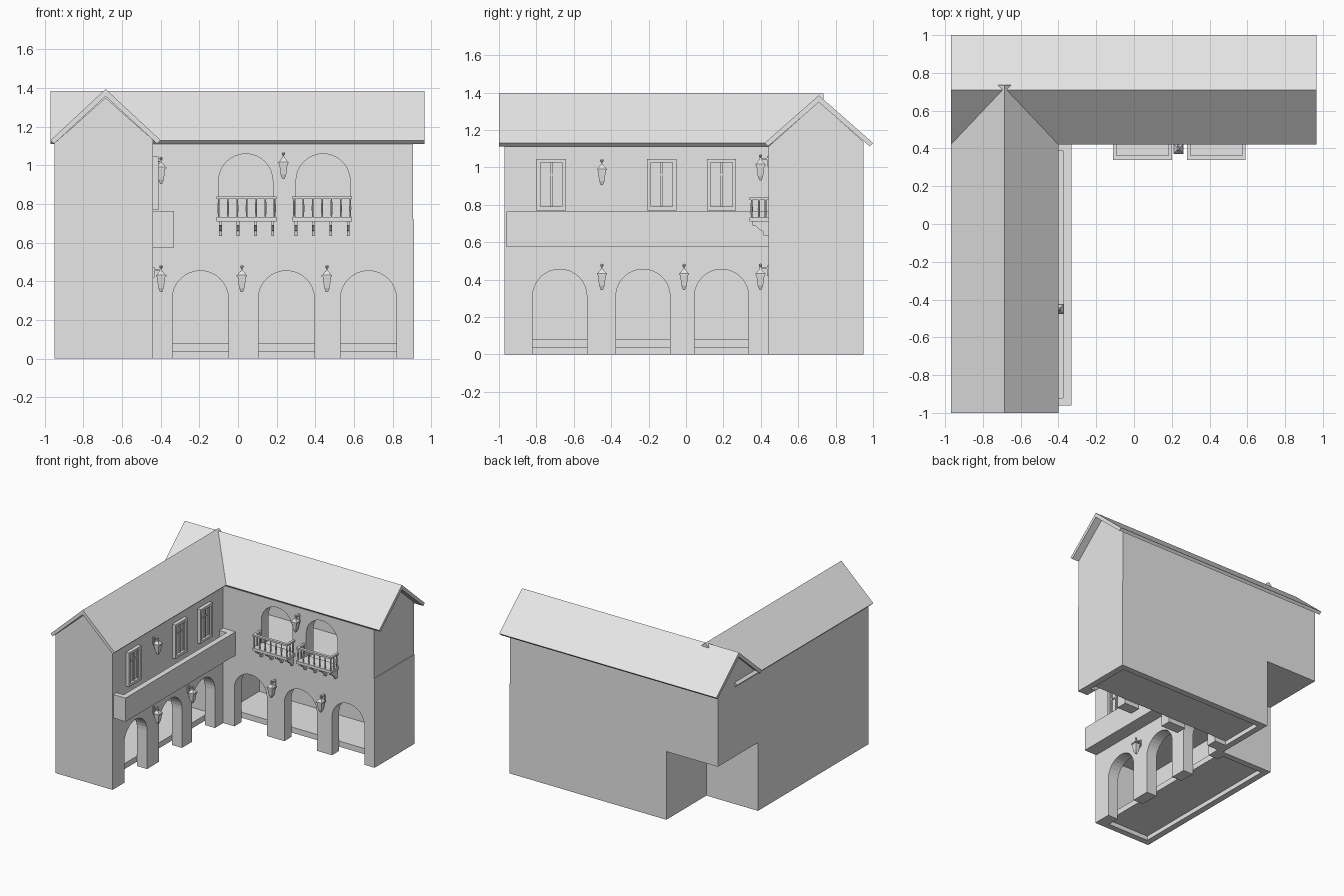
import bpy, bmesh, math
from mathutils import Matrix, Vector

cube = bpy.data.objects.get("Cube")
if cube:
    bpy.data.objects.remove(cube, do_unlink=True)

plaster = bpy.data.materials.new("pale_grey")
plaster.use_nodes = True
plaster.diffuse_color = (0.8, 0.8, 0.8, 1)
plaster.node_tree.nodes["Principled BSDF"].inputs["Base Color"].default_value = (0.8, 0.8, 0.8, 1)


def finish(name, bm, matrix=None):
    bmesh.ops.recalc_face_normals(bm, faces=bm.faces)
    mesh = bpy.data.meshes.new(name)
    bm.to_mesh(mesh)
    bm.free()
    mesh.materials.append(plaster)
    ob = bpy.data.objects.new(name, mesh)
    bpy.context.scene.collection.objects.link(ob)
    if matrix:
        ob.matrix_world = matrix
    return ob


def add_box(bm, x, y, z):
    size = Vector((x[1] - x[0], y[1] - y[0], z[1] - z[0]))
    mid = Vector((sum(x), sum(y), sum(z))) / 2
    bmesh.ops.create_cube(bm, size=1, matrix=Matrix.Translation(mid) @ Matrix.Diagonal((*size, 1)))


def box(name, x, y, z):
    bm = bmesh.new()
    add_box(bm, x, y, z)
    return finish(name, bm)


def add_prism(bm, pts, axis, a, b):
    """Extrude an outline of (u, z) points along x or y from a to b."""
    place = (lambda u, z: (a, u, z)) if axis == "x" else (lambda u, z: (u, a, z))
    face = bm.faces.new([bm.verts.new(place(u, z)) for u, z in pts])
    out = bmesh.ops.extrude_face_region(bm, geom=[face])
    move = Vector((b - a, 0, 0)) if axis == "x" else Vector((0, b - a, 0))
    bmesh.ops.translate(bm, vec=move, verts=[v for v in out["geom"] if isinstance(v, bmesh.types.BMVert)])


def prism(name, pts, axis, a, b):
    bm = bmesh.new()
    add_prism(bm, pts, axis, a, b)
    return finish(name, bm)


def arcade(name, span, z, centers, radius, spring, axis, a, b):
    """Wall whose lower edge is notched by round arches."""
    pts = [(span[0], z[1]), (span[0], z[0])]
    for c in centers:
        pts.append((c - radius, z[0]))
        for i in range(17):
            t = math.pi * (1 - i / 16)
            pts.append((c + radius * math.cos(t), spring + radius * math.sin(t)))
        pts.append((c + radius, z[0]))
    pts += [(span[1], z[0]), (span[1], z[1])]
    return prism(name, pts, axis, a, b)


# Main range: ground floor
R = 0.145
TOP = 1.10
arcade("main_ground_arcade", (-0.49, 0.91), (0, 0.72), (-0.195, 0.25, 0.675), R, 0.31, "y", 0.44, 0.53)
box("main_ground_back_wall", (-0.49, 0.91), (0.90, 0.95), (0, 0.72))
box("main_ground_end_wall", (0.86, 0.91), (0.53, 0.90), (0, 0.72))
box("main_ground_inner_end_wall", (-0.49, -0.44), (0.53, 0.90), (0, 0.72))
box("main_ground_floor", (-0.44, 0.86), (0.53, 0.90), (0.035, 0.08))
box("main_upper_floor", (-0.44, 0.86), (0.53, 0.90), (0.58, 0.72))

# Main range: upper floor
arcade("main_upper_arcade", (-0.49, 0.905), (0.72, TOP), (0.04, 0.44), 0.14, 0.92, "y", 0.44, 0.53)
box("main_upper_back_wall", (-0.49, 0.905), (0.90, 0.95), (0.72, TOP))
box("main_upper_end_wall", (0.86, 0.905), (0.53, 0.90), (0.72, TOP))
box("main_ceiling", (-0.44, 0.86), (0.53, 0.90), (1.07, TOP))
box("overhanging_corner_room", (-0.95, -0.44), (0.44, 0.95), (0.55, TOP))

# Side wing
arcade("wing_ground_arcade", (-0.97, 0.44), (0, 0.55), (-0.675, -0.23, 0.19), R, 0.31, "x", -0.53, -0.44)
box("wing_ground_back_wall", (-0.95, -0.90), (-0.97, 0.44), (0, 0.55))
box("wing_ground_front_wall", (-0.90, -0.53), (-0.97, -0.92), (0, 0.55))
box("wing_ground_rear_wall", (-0.90, -0.53), (0.39, 0.44), (0, 0.55))
box("wing_ground_floor", (-0.90, -0.53), (-0.92, 0.39), (0.035, 0.08))
box("wing_upper_storey", (-0.95, -0.44), (-0.97, 0.44), (0.55, TOP))


# Gables and roofs
def gable(name, left, ridge, right, axis, a, b):
    slope = 0.89
    peak = 1.35
    pts = [(left, TOP), (left, peak - (ridge - left) * slope), (ridge, peak),
           (right, peak - (right - ridge) * slope), (right, TOP)]
    prism(name, pts, axis, a, b)


def roof(name, ridge, half, peak, axis, a, b):
    eave = 1.13
    inset = 0.018
    pts = [(ridge - half, eave), (ridge, peak), (ridge + half, eave),
           (ridge + half - inset, eave - inset), (ridge, peak - 0.037), (ridge - half + inset, eave - inset)]
    prism(name, pts, axis, a, b)


gable("main_gables", 0.44, 0.71, 0.95, "x", -0.95, 0.905)
gable("wing_gable", -0.95, -0.685, -0.44, "y", -0.97, 0.50)
roof("main_roof", 0.71, 0.29, 1.385, "x", -0.97, 0.965)
roof("wing_roof", -0.685, 0.285, 1.395, "y", -1.0, 0.735)

# Long walled balcony on the wing
box("gallery_floor", (-0.44, -0.33), (-0.96, 0.44), (0.575, 0.60))
box("gallery_parapet", (-0.375, -0.33), (-0.96, 0.44), (0.60, 0.765))
box("gallery_front_end", (-0.44, -0.375), (-0.96, -0.92), (0.60, 0.765))
box("gallery_rear_end", (-0.44, -0.375), (0.39, 0.44), (0.60, 0.765))


# Framed casement windows
def window(y):
    bm = bmesh.new()
    w, lo, hi, f = 0.078, 0.77, 1.045, 0.02
    x = (-0.445, -0.412)
    for s in (-1, 1):
        add_box(bm, x, sorted((y + s * w, y + s * (w - f))), (lo, hi))
        # sash stiles
        add_box(bm, (-0.445, -0.425), sorted((y + s * (w - f), y + s * (w - f - 0.012))), (lo + f, hi - f))
    add_box(bm, x, (y - w + f, y + w - f), (lo, lo + f))
    add_box(bm, x, (y - w + f, y + w - f), (hi - f, hi))
    add_box(bm, (-0.445, -0.424), (y - 0.006, y + 0.006), (lo + f, hi - f))
    add_box(bm, (-0.445, -0.426), (y - w + f, y + w - f), (0.955, 0.965))
    add_box(bm, (-0.445, -0.433), (y - w + f, y + w - f), (lo + f, hi - f))
    finish("wing_window", bm)


for y in (-0.72, -0.13, 0.19):
    window(y)


# Small balconies with balusters and corbels
def balcony(cx):
    bm = bmesh.new()
    h = 0.155
    add_box(bm, (cx - h, cx + h), (0.34, 0.46), (0.71, 0.733))
    finish("balcony_slab", bm)
    bm = bmesh.new()
    add_box(bm, (cx - h, cx + h), (0.34, 0.362), (0.826, 0.84))
    for s in (-1, 1):
        add_box(bm, sorted((cx + s * h, cx + s * (h - 0.018))), (0.362, 0.44), (0.826, 0.84))
    spots = [(cx + i * 0.0485, 0.351) for i in range(-3, 4)]
    spots += [(cx + s * (h - 0.0095), y) for s in (-1, 1) for y in (0.39, 0.425)]
    for x, y in spots:
        for z, r1, r2, d in ((0.755, 0.004, 0.0065, 0.045), (0.802, 0.0065, 0.004, 0.049)):
            bmesh.ops.create_cone(bm, cap_ends=True, segments=6, radius1=r1, radius2=r2, depth=d,
                                  matrix=Matrix.Translation((x, y, z)))
    finish("balcony_railing", bm)
    bm = bmesh.new()
    profile = [(0.44, 0.71), (0.355, 0.71), (0.355, 0.69), (0.375, 0.685), (0.395, 0.665),
               (0.41, 0.66), (0.415, 0.635), (0.44, 0.635)]
    for dx in (-0.135, -0.045, 0.045, 0.135):
        add_prism(bm, profile, "x", cx + dx - 0.007, cx + dx + 0.007)
    finish("balcony_corbels", bm)


for cx in (0.045, 0.435):
    balcony(cx)


# Wall lanterns, built facing -y with the wall at y = 0
def lantern(x, y, z, turn):
    bm = bmesh.new()
    out = -0.042
    parts = ((0.000, 0.012, 0.008, 0.014), (0.012, 0.022, 0.014, 0.020), (0.022, 0.080, 0.020, 0.031),
             (0.080, 0.087, 0.038, 0.038), (0.087, 0.108, 0.034, 0.012), (0.108, 0.122, 0.008, 0.005))
    for lo, hi, r1, r2 in parts:
        m = Matrix.Translation((0, out, (lo + hi) / 2)) @ Matrix.Rotation(math.pi / 4, 4, "Z")
        bmesh.ops.create_cone(bm, cap_ends=True, segments=4, radius1=r1, radius2=r2, depth=hi - lo, matrix=m)
    bmesh.ops.create_uvsphere(bm, u_segments=8, v_segments=6, radius=0.009,
                              matrix=Matrix.Translation((0, out, 0.131)))
    add_box(bm, (-0.004, 0.004), (out, 0), (0.112, 0.119))
    add_box(bm, (-0.010, 0.010), (-0.007, 0.002), (0.075, 0.13))
    finish("wall_lantern", bm, Matrix.Translation((x, y, z)) @ Matrix.Rotation(turn, 4, "Z"))


for x, z in ((0.02, 0.345), (0.46, 0.345), (0.235, 0.93)):
    lantern(x, 0.44, z, 0)
for y, z in ((-0.45, 0.345), (-0.01, 0.345), (-0.45, 0.905)):
    lantern(-0.44, y, z, math.pi / 2)
